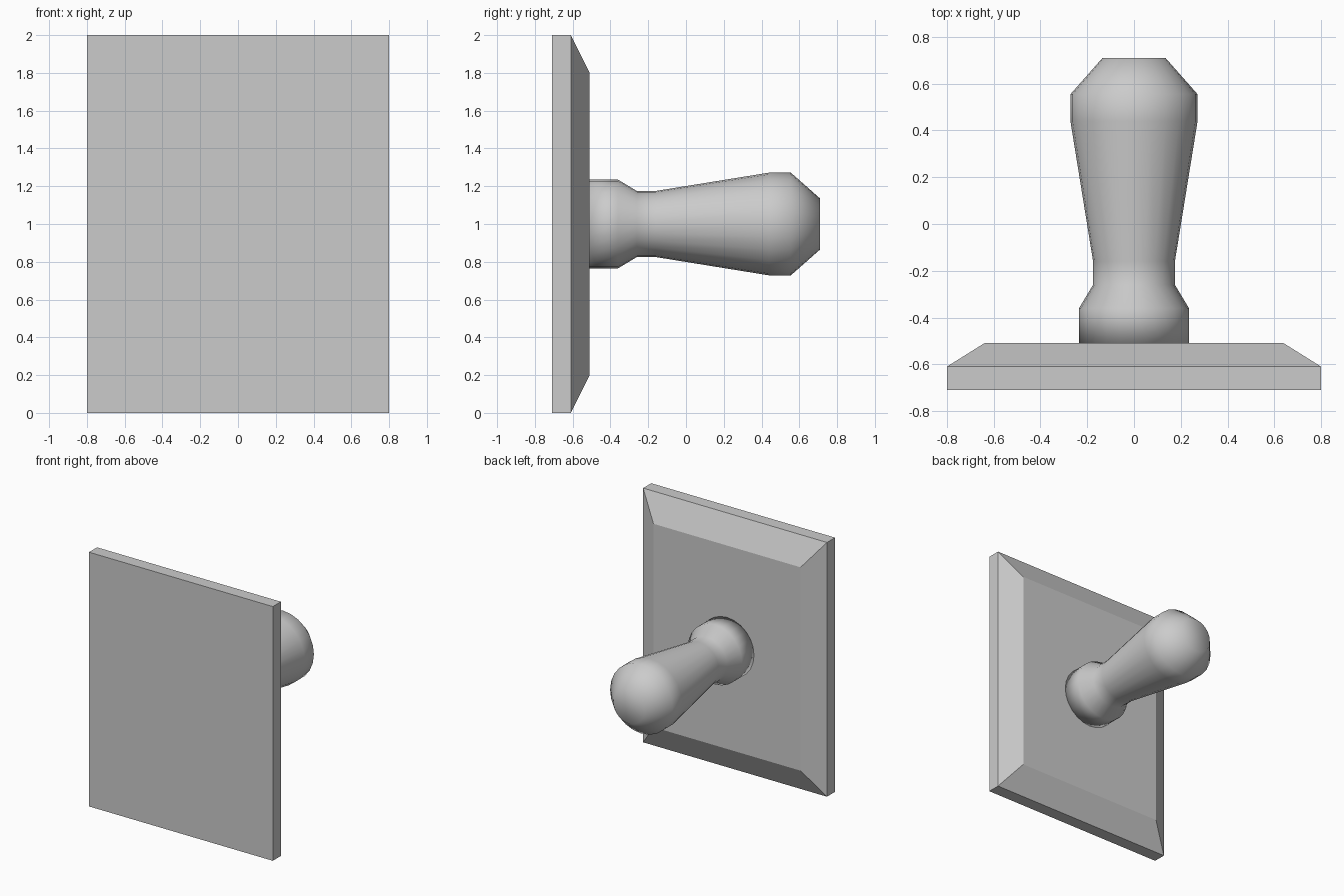
import bpy, bmesh, math

if "Cube" in bpy.data.objects:
    bpy.data.objects.remove(bpy.data.objects["Cube"])


def make_object(name, bm, smooth=False):
    bmesh.ops.recalc_face_normals(bm, faces=bm.faces)
    mesh = bpy.data.meshes.new(name)
    bm.to_mesh(mesh)
    bm.free()
    for poly in mesh.polygons:
        poly.use_smooth = smooth
    obj = bpy.data.objects.new(name, mesh)
    bpy.context.collection.objects.link(obj)
    return obj


def loft(rings, bm):
    """Join successive rings of points along y and cap both ends."""
    loops = [[bm.verts.new(p) for p in ring] for ring in rings]
    n = len(loops[0])
    for a, b in zip(loops, loops[1:]):
        for i in range(n):
            j = (i + 1) % n
            bm.faces.new((a[i], a[j], b[j], b[i]))
    bm.faces.new(loops[0])
    bm.faces.new(loops[-1])


# Wall plate with a chamfered rim: (y, scale) sections
bm = bmesh.new()
corners = [(-0.8, -1), (0.8, -1), (0.8, 1), (-0.8, 1)]
loft([[(x * s, y, 1 + z * s) for x, z in corners]
      for y, s in [(-0.71, 1), (-0.61, 1), (-0.51, 0.8)]], bm)
make_object("back_plate", bm)

# Turned peg: (y, radius) profile around the y axis
SIDES = 24
profile = [(-0.51, 0.235), (-0.36, 0.235), (-0.26, 0.175), (-0.16, 0.175),
           (0.44, 0.272), (0.555, 0.272), (0.71, 0.135)]
bm = bmesh.new()
loft([[(r * math.cos(2 * math.pi * i / SIDES), y, 1 + r * math.sin(2 * math.pi * i / SIDES))
       for i in range(SIDES)] for y, r in profile], bm)
make_object("peg_handle", bm, smooth=True)
